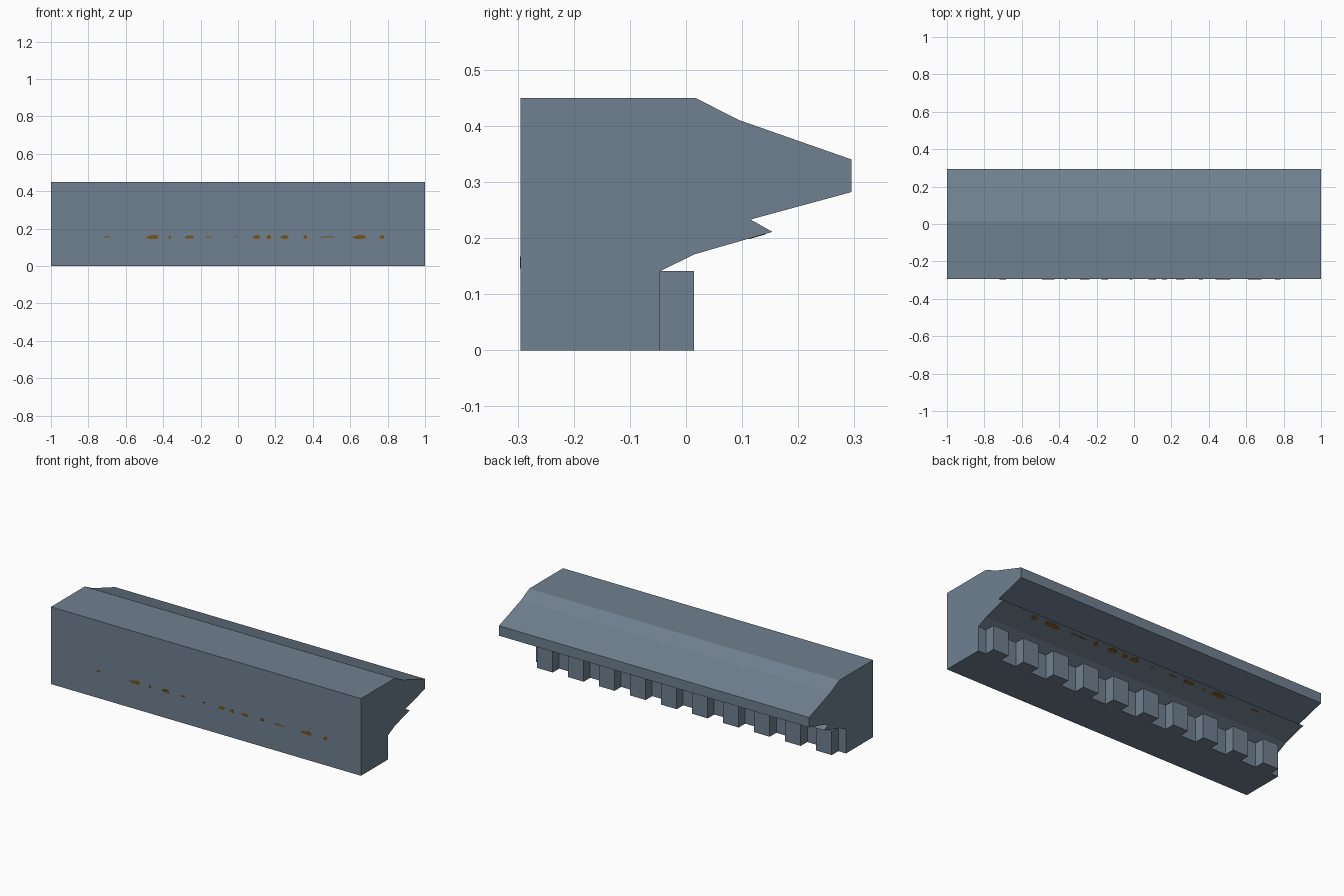
import bpy, bmesh, math
from mathutils import Vector

if "Cube" in bpy.data.objects:
    bpy.data.objects.remove(bpy.data.objects["Cube"])


def material(name, rgb):
    m = bpy.data.materials.new(name)
    m.diffuse_color = (*rgb, 1)
    m.use_nodes = True
    m.node_tree.nodes["Principled BSDF"].inputs["Base Color"].default_value = m.diffuse_color
    return m


slate = material("slate grey", (0.162, 0.216, 0.279))
rust = material("rust brown", (0.19, 0.09, 0.012))


def finish(name, bm, mat):
    bmesh.ops.recalc_face_normals(bm, faces=bm.faces)
    mesh = bpy.data.meshes.new(name)
    bm.to_mesh(mesh)
    bm.free()
    mesh.materials.append(mat)
    ob = bpy.data.objects.new(name, mesh)
    bpy.context.collection.objects.link(ob)
    return ob


def prism(bm, points, offset):
    """Extrude a flat outline along an offset into a closed solid."""
    face = bm.faces.new([bm.verts.new(p) for p in points])
    ext = bmesh.ops.extrude_face_region(bm, geom=[face], use_keep_orig=True)
    moved = [g for g in ext["geom"] if isinstance(g, bmesh.types.BMVert)]
    bmesh.ops.translate(bm, verts=moved, vec=offset)


# Cornice body: moulding profile (y, z) swept along x
profile = [(-0.295, 0), (-0.295, 0.45), (0.016, 0.45), (0.095, 0.41),
           (0.295, 0.34), (0.295, 0.282), (0.115, 0.233), (0.154, 0.211),
           (0.015, 0.171), (-0.046, 0.141), (-0.046, 0)]
bm = bmesh.new()
prism(bm, [(-1, y, z) for y, z in profile], (2, 0, 0))
finish("cornice_body", bm, slate)

# Row of ten dentil blocks under the overhang
bm = bmesh.new()
for i in range(10):
    x = -0.95 + 0.2 * i
    prism(bm, [(x, -0.046, 0), (x, 0.014, 0), (x, 0.014, 0.141), (x, -0.046, 0.141)],
          (0.1, 0, 0))
finish("dentil_blocks", bm, slate)

# Rust spots: (x, width, height), on the front and on the lower slope
spots = [(-0.70, .04, .008), (-0.455, .075, .024), (-0.365, .015, .018),
         (-0.26, .055, .02), (-0.155, .04, .008), (-0.015, .02, .006),
         (0.10, .045, .024), (0.165, .03, .024), (0.25, .05, .024),
         (0.36, .025, .024), (0.48, .09, .008), (0.65, .08, .024), (0.77, .03, .024)]


def spot_plates(name, centre, up, normal, grow):
    bm = bmesh.new()
    for x, w, h in spots:
        c = Vector((x, *centre))
        ring = []
        for k in range(8):
            a = math.tau * k / 8
            r = 0.5 * grow * (1 if k % 3 else 0.8)
            ring.append(c + Vector((math.cos(a) * w * r, 0, 0)) + up * math.sin(a) * h * r)
        prism(bm, ring, normal * 0.001)
    finish(name, bm, rust)


slope = Vector((0, 0.139, 0.04)).normalized()
spot_plates("front_rust_spots", (-0.295, 0.155), Vector((0, 0, 1)), Vector((0, -1, 0)), 1.0)
spot_plates("slope_rust_spots", (0.125, 0.2027), slope, Vector((0, slope.z, -slope.y)), 1.4)
